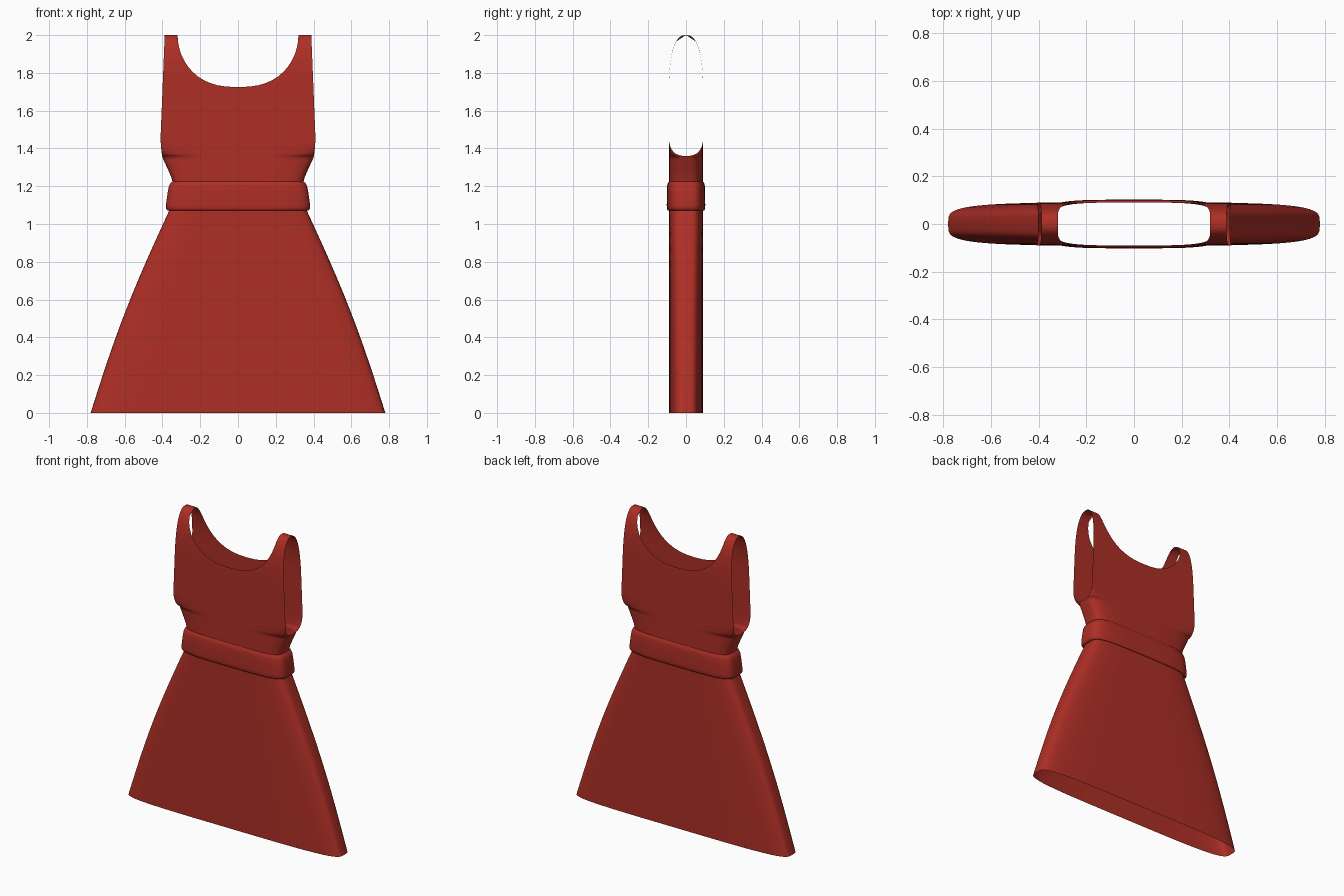
import bpy
import bmesh
from math import sin, cos, pi

cube = bpy.data.objects.get("Cube")
if cube:
    bpy.data.objects.remove(cube)

COLS = 24          # columns in a quarter of the garment
NECK = 12          # columns that end on the neckline, the rest end on the strap
DEPTH = 0.09       # half depth of the garment
POWER = 4.2        # squareness of the cross-section

red = bpy.data.materials.new("dress_red")
red.use_nodes = True
red.diffuse_color = (0.42, 0.028, 0.019, 1)
red.node_tree.nodes["Principled BSDF"].inputs["Base Color"].default_value = red.diffuse_color


def section(i):
    """Width and depth fractions of the rounded cross-section at column i."""
    t = pi / 2 * i / COLS
    return sin(t) ** (2 / POWER), max(0.0, cos(t)) ** (2 / POWER) if i < COLS else 0.0


def ring(z, half_width, half_depth=DEPTH, lift=0.0):
    """Front left quarter of a cross-section; lift moves its side end forward."""
    row = []
    for i in range(COLS + 1):
        fx, fy = section(i)
        row.append((half_width * fx, -half_depth * (lift + (1 - lift) * fy), z))
    return row


def cloth(name, rows):
    """Skin the rows of a quarter and mirror it to all four quarters."""
    bm = bmesh.new()
    grid = [[bm.verts.new(p) for p in row] for row in rows]
    for low, high in zip(grid, grid[1:]):
        for i in range(COLS):
            bm.faces.new((low[i], low[i + 1], high[i + 1], high[i]))
    mesh = bpy.data.meshes.new(name)
    bm.to_mesh(mesh)
    bm.free()
    mesh.materials.append(red)
    mesh.shade_smooth()
    obj = bpy.data.objects.new(name, mesh)
    bpy.context.collection.objects.link(obj)
    mirror = obj.modifiers.new("mirror", 'MIRROR')
    mirror.use_axis = (True, True, False)
    mirror.merge_threshold = 0.0005
    return obj


# Skirt: open flared tube, slightly bowed outwards
skirt = []
for k in range(13):
    s = k / 12
    skirt.append(ring(1.08 * s, 0.78 - 0.42 * s + 0.025 * sin(pi * s)))
cloth("skirt", skirt)

# Belt: padded band
belt_profile = [(1.076, 0.36, 0.09), (1.072, 0.373, 0.097), (1.08, 0.381, 0.101),
                (1.1, 0.382, 0.102), (1.17, 0.372, 0.101), (1.2, 0.366, 0.1),
                (1.217, 0.358, 0.096), (1.225, 0.346, 0.09)]
cloth("belt", [ring(*p) for p in belt_profile])

# Bodice: closed waist up to the underarm
bodice = [ring(z, a) for z, a in
          [(1.215, 0.345), (1.25, 0.354), (1.3, 0.376), (1.34, 0.395), (1.36, 0.402)]]

# Lower armhole: the side end moves forward along a U curve
for k in range(1, 9):
    u = (k / 8) ** 2
    lift = (1 - (1 - u) ** 2.5) ** 0.4
    bodice.append(ring(1.36 + 0.1 * u, 0.402 + 0.008 * sin(pi / 2 * u), DEPTH, lift))


def top_edge(i):
    """Neckline, then the shoulder line of the strap."""
    if i <= NECK:
        t = pi / 2 * i / NECK
        return 0.32 * sin(t) ** 0.8, 2 - 0.275 * max(0.0, cos(t)) ** 1.03
    return 0.32 + 0.068 * (i - NECK) / (COLS - NECK), 2.0


# Upper panel: runs up to the neckline and arches over the shoulders
for k in range(1, 19):
    s = 1 - (1 - k / 18) ** 2
    row = []
    for i in range(COLS + 1):
        x0 = 0.41 * section(i)[0]
        x1, z1 = top_edge(i)
        z = 1.46 + (z1 - 1.46) * s
        rise = min(1.0, max(0.0, (z - 1.7) / 0.3))
        arch = max(0.0, 1 - rise ** 2.5) ** 0.4 if rise < 0.99999 else 0.0
        row.append((x0 + (x1 - x0) * s, -DEPTH * arch, z))
    bodice.append(row)
cloth("bodice", bodice)
